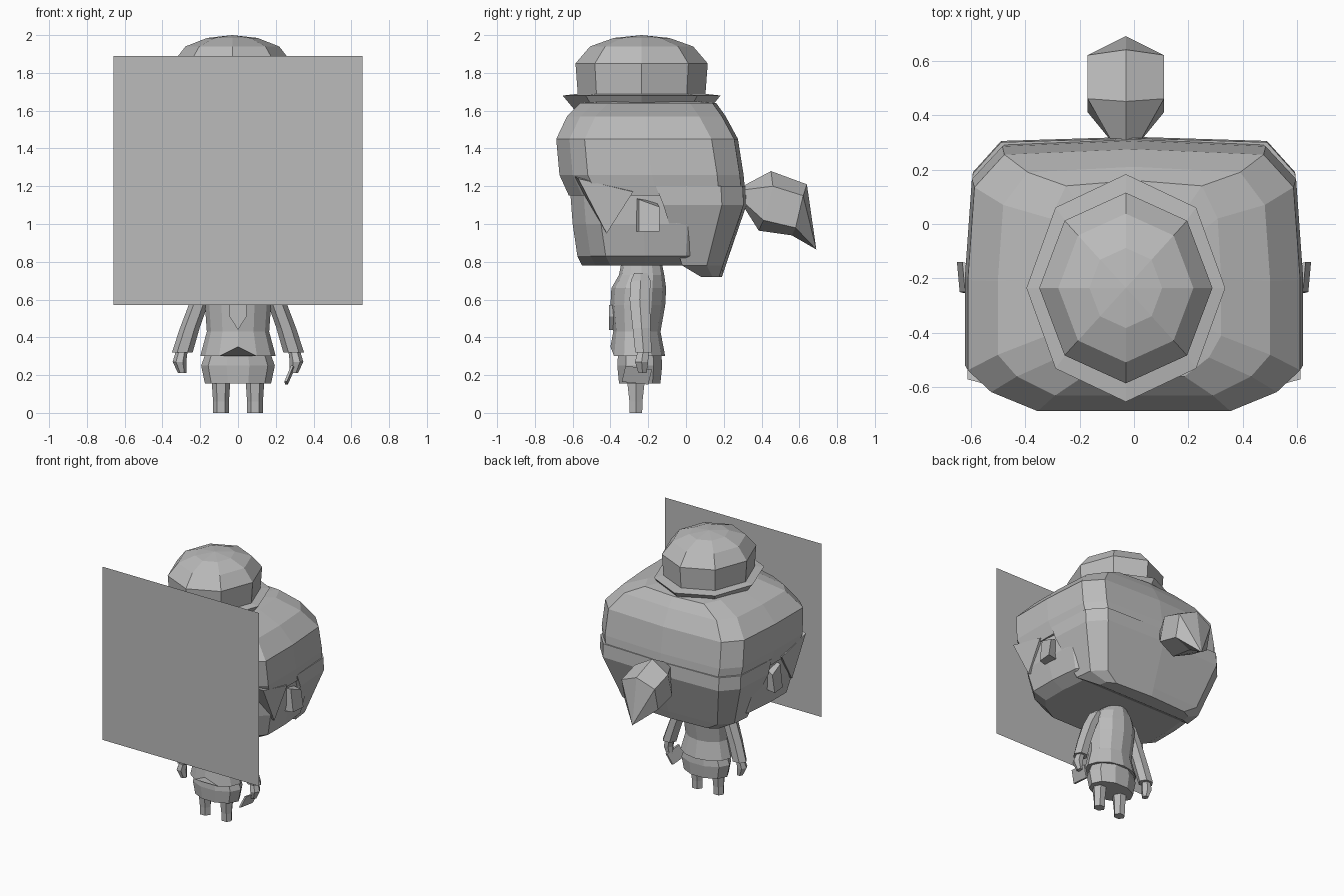
import bpy, bmesh, math

if "Cube" in bpy.data.objects:
    bpy.data.objects.remove(bpy.data.objects["Cube"])

grey = bpy.data.materials.new("plain grey")
grey.diffuse_color = (0.5, 0.5, 0.5, 1)
grey.use_nodes = True
grey.node_tree.nodes["Principled BSDF"].inputs["Base Color"].default_value = grey.diffuse_color


def make_object(name, bm):
    me = bpy.data.meshes.new(name)
    bm.to_mesh(me)
    bm.free()
    me.materials.append(grey)
    ob = bpy.data.objects.new(name, me)
    bpy.context.collection.objects.link(ob)
    return ob


def loft(name, rings):
    """Skin a list of equal-length point rings; the last ring may be a single tip."""
    bm = bmesh.new()
    vs = [[bm.verts.new(p) for p in r] for r in rings]
    for a, b in zip(vs, vs[1:]):
        n = len(a)
        for i in range(n):
            j = (i + 1) % n
            if len(b) == 1:
                bm.faces.new((a[i], a[j], b[0]))
            else:
                bm.faces.new((a[i], a[j], b[j], b[i]))
    for r in (vs[0], vs[-1]):
        if len(r) > 2:
            bm.faces.new(r)
    bmesh.ops.recalc_face_normals(bm, faces=bm.faces[:])
    return make_object(name, bm)


def oval(cx, cy, z, rx, ry, n=8, turn=0.0):
    return [(cx + rx * math.sin(2 * math.pi * (i + turn) / n),
             cy - ry * math.cos(2 * math.pi * (i + turn) / n), z) for i in range(n)]


def mirrored(half):
    """Half outline whose first and last points lie on x = 0."""
    return half + [(-x, y, z) for x, y, z in half[-2:0:-1]]


def box_ring(z, hx, y0, y1):
    """Rounded head outline, softer at the front."""
    return mirrored([(0, y1, z), (hx * .78, y1 - .02, z), (hx * .96, y1 - .14, z),
                     (hx, (y0 + y1) / 2, z), (hx, y0 + .15, z),
                     (hx * .86, y0 + .07, z), (hx * .58, y0, z), (0, y0, z)])


def both_sides(name, rings):
    for side, s in (("right", 1), ("left", -1)):
        loft(f"{side}_{name}", [[(s * x, y, z) for x, y, z in r] for r in rings])


# Square panel in front of the head
bm = bmesh.new()
bm.faces.new([bm.verts.new(p) for p in ((-.66, -.69, .57), (.66, -.69, .57),
                                        (.66, -.69, 1.89), (-.66, -.69, 1.89))])
make_object("front_panel", bm)

# Face and jaw
loft("face", [box_ring(.78, .46, -.55, .12), box_ring(.83, .55, -.575, .14),
              box_ring(1.0, .59, -.60, .15), box_ring(1.2, .59, -.615, .15)])

# Hair cap
loft("hair_top", [box_ring(1.15, .60, -.62, .315), box_ring(1.26, .62, -.67, .305),
                  box_ring(1.45, .61, -.687, .275), box_ring(1.57, .50, -.63, .21),
                  box_ring(1.64, .32, -.56, .16), [(0, -.22, 1.68)]])


# Hair hanging at the back
def back_ring(z, hx, y0, y1, corner=.13):
    return mirrored([(0, y1, z), (hx * .8, y1 - .015, z), (hx * .97, y1 - corner, z),
                     (hx, y0, z), (0, y0, z)])


loft("hair_back", [back_ring(.72, .38, .08, .19, .05), back_ring(.78, .50, -.02, .21, .1),
                   back_ring(1.1, .61, -.12, .32), back_ring(1.2, .61, -.16, .315)])

# Pointed side locks in front of the ears
both_sides("side_lock", [[(.50, -.60, 1.26), (.50, -.42, .97), (.50, -.27, 1.20)],
                         [(.612, -.57, 1.24), (.60, -.42, .95), (.612, -.28, 1.17)]])

# Ears
both_sides("ear", [[(.55, -.27, .96), (.55, -.16, .96), (.55, -.16, 1.12), (.55, -.27, 1.14)],
                   [(.64, -.25, .96), (.65, -.14, .96), (.63, -.14, 1.09), (.62, -.25, 1.13)]])


# Ponytail
def tail_ring(w, top, side, low, bottom):
    return [(-.03, *top), (-.03 + w, *side), (-.03 + w, *low),
            (-.03, *bottom), (-.03 - w, *low), (-.03 - w, *side)]


loft("ponytail", [
    tail_ring(.05, (.30, 1.20), (.30, 1.18), (.30, 1.12), (.30, 1.10)),
    tail_ring(.14, (.45, 1.28), (.46, 1.20), (.41, 1.02), (.385, .965)),
    tail_ring(.14, (.64, 1.21), (.62, 1.15), (.58, .98), (.56, .94)),
    [(-.03, .69, .865)]])

# Hat
HX, HY = -.03, -.235
loft("hat_brim", [oval(HX, HY, 1.61, .31, .36), oval(HX, HY, 1.68, .365, .418),
                  oval(HX, HY, 1.69, .30, .33)])
loft("hat_crown", [oval(HX, HY, z, .318 * k, .35 * k) for z, k in
                   ((1.66, .96), (1.85, 1.0), (1.94, .78), (1.985, .42))] + [[(HX, HY, 2.0)]])

# Neck and jacket
loft("neck", [oval(0, -.23, z, .08, .08) for z in (.66, .82)])
jacket = [oval(0, cy, z, rx, ry, 12) for z, cy, rx, ry in
          ((.30, -.255, .20, .145), (.43, -.26, .165, .125), (.57, -.255, .175, .145),
           (.66, -.25, .18, .145), (.73, -.235, .15, .12), (.78, -.235, .09, .11))]
x, y, z = jacket[0][0]
jacket[0][0] = (x, y, z + .05)      # notch at the front hem
loft("jacket", jacket)

# Tie
loft("tie", [[(-.045, y, .57), (-.045, y, .51), (0, y, .44), (.045, y, .51), (.045, y, .57)]
             for y in (-.408, -.38)])

# Skirt
loft("skirt", [oval(0, -.245, z, rx, ry, 10, .5) for z, rx, ry in
               ((.155, .175, .115), (.25, .195, .125), (.32, .17, .12))])

# Legs
both_sides("leg", [oval(.09, -.265, z, rx, ry, 6, .5) for z, rx, ry in
                   ((0, .042, .038), (.06, .042, .04), (.18, .05, .055))])

# Sleeves and hands
both_sides("sleeve", [oval(cx, cy, z, rx, ry, 6, .5) for cx, cy, z, rx, ry in
                      ((.295, -.225, .32, .055, .05), (.255, -.235, .45, .052, .055),
                       (.20, -.245, .60, .05, .062), (.15, -.24, .70, .05, .06),
                       (.12, -.24, .74, .03, .04))])
both_sides("hand", [oval(cx, cy, z, rx, ry, 6, .5) for cx, cy, z, rx, ry in
                    ((.295, -.23, .21, .022, .025), (.31, -.235, .27, .036, .04),
                     (.295, -.225, .34, .03, .032))])

# Small flat card held in the right hand
loft("card", [[(.245 + d, -.34, .165), (.25 + d, -.20, .15), (.285 + d, -.18, .23),
               (.28 + d, -.32, .25)] for d in (0, .014)])
